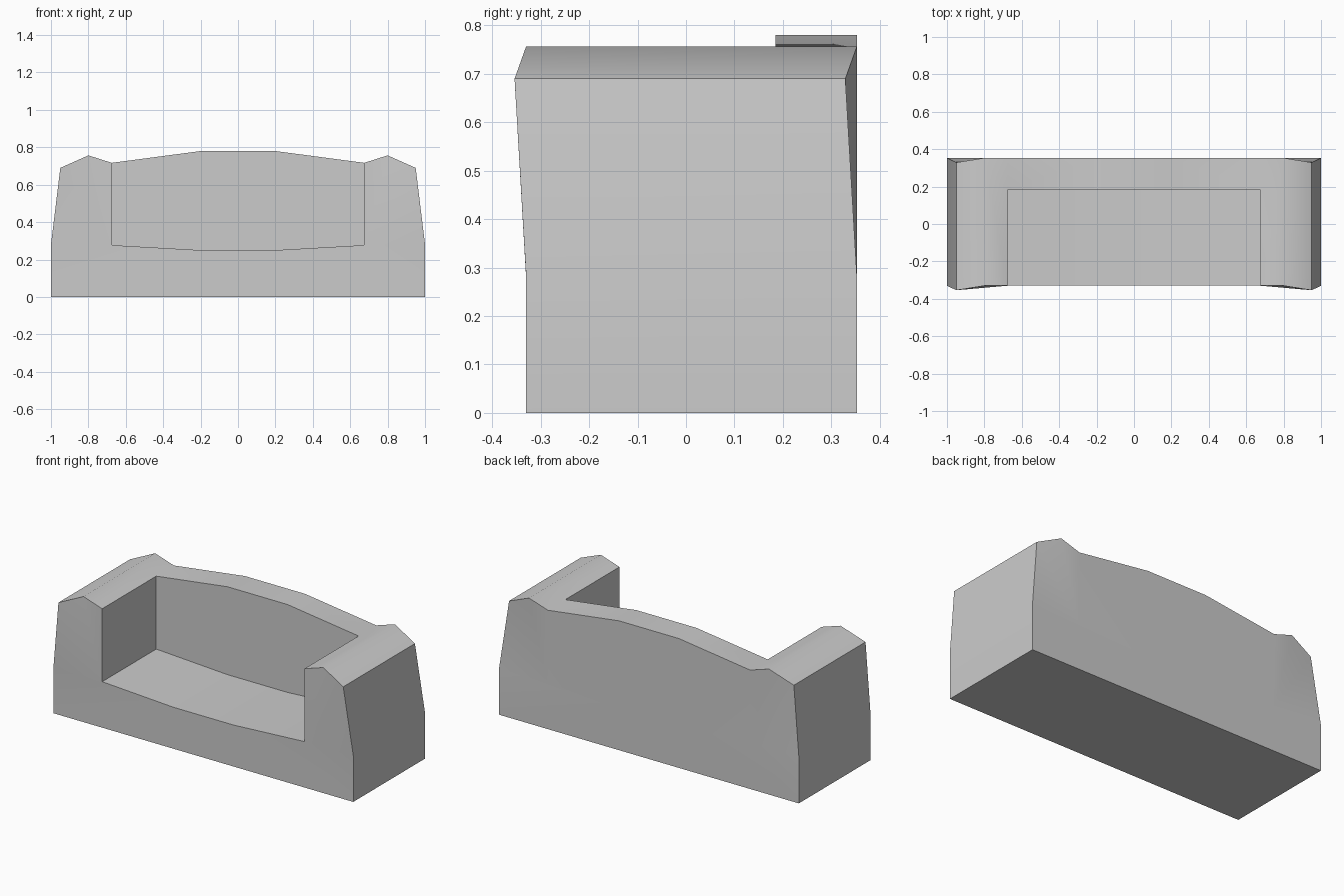
import bpy, bmesh, math

if "Cube" in bpy.data.objects:
    bpy.data.objects.remove(bpy.data.objects["Cube"])

FRONT, INNER, BACK = -0.33, 0.185, 0.353

# Right half of the front profile (x, z)
P = {
    "a": (0, 0), "b": (1, 0), "c": (1, 0.28), "d": (0.95, 0.69),
    "e": (0.80, 0.757), "f": (0.675, 0.717), "g": (0.2, 0.78), "h": (0, 0.78),
    "s": (0.675, 0.277), "t": (0.2, 0.25), "u": (0, 0.25),
}
bm = bmesh.new()
cache = {}


def vert(name, y):
    if (name, y) not in cache:
        x, z = P[name]
        shift = -0.024 if name == "d" else 0  # arm shoulders lean forward
        cache[name, y] = bm.verts.new((x, y + shift, z))
    return cache[name, y]


def panel(names, y):
    bm.faces.new([vert(n, y) for n in names])


def strips(names, y0, y1):
    for m, n in zip(names, names[1:]):
        bm.faces.new([vert(m, y0), vert(n, y0), vert(n, y1), vert(m, y1)])


# Front and rear panels of base and arms
for y in (FRONT, BACK):
    for names in ("abcstu", "scd", "sde", "sef"):
        panel(names, y)

# Backrest, front and rear
for y in (INNER, BACK):
    panel("utsfgh", y)

# Underside, arm sides and arm tops
strips("abcde", FRONT, BACK)
bm.faces.new([vert("e", FRONT), vert("f", FRONT), vert("f", INNER),
              vert("f", BACK), vert("e", BACK)])
# Top of backrest, then inner arm wall and seat
strips("fgh", INNER, BACK)
strips("fstu", FRONT, INNER)

bmesh.ops.recalc_face_normals(bm, faces=bm.faces)
# Make sure the underside faces down
bm.faces.ensure_lookup_table()
if min(bm.faces, key=lambda f: f.calc_center_median().z).normal.z > 0:
    bmesh.ops.reverse_faces(bm, faces=bm.faces)

mesh = bpy.data.meshes.new("sofa_body")
bm.to_mesh(mesh)
bm.free()
sofa = bpy.data.objects.new("sofa_body", mesh)
bpy.context.collection.objects.link(sofa)
bpy.context.view_layer.objects.active = sofa
sofa.select_set(True)

# Mirror to the left half
mirror = sofa.modifiers.new("Mirror", "MIRROR")
mirror.use_clip = True
bpy.ops.object.modifier_apply(modifier=mirror.name)
bpy.ops.object.shade_smooth_by_angle(angle=math.radians(45))
